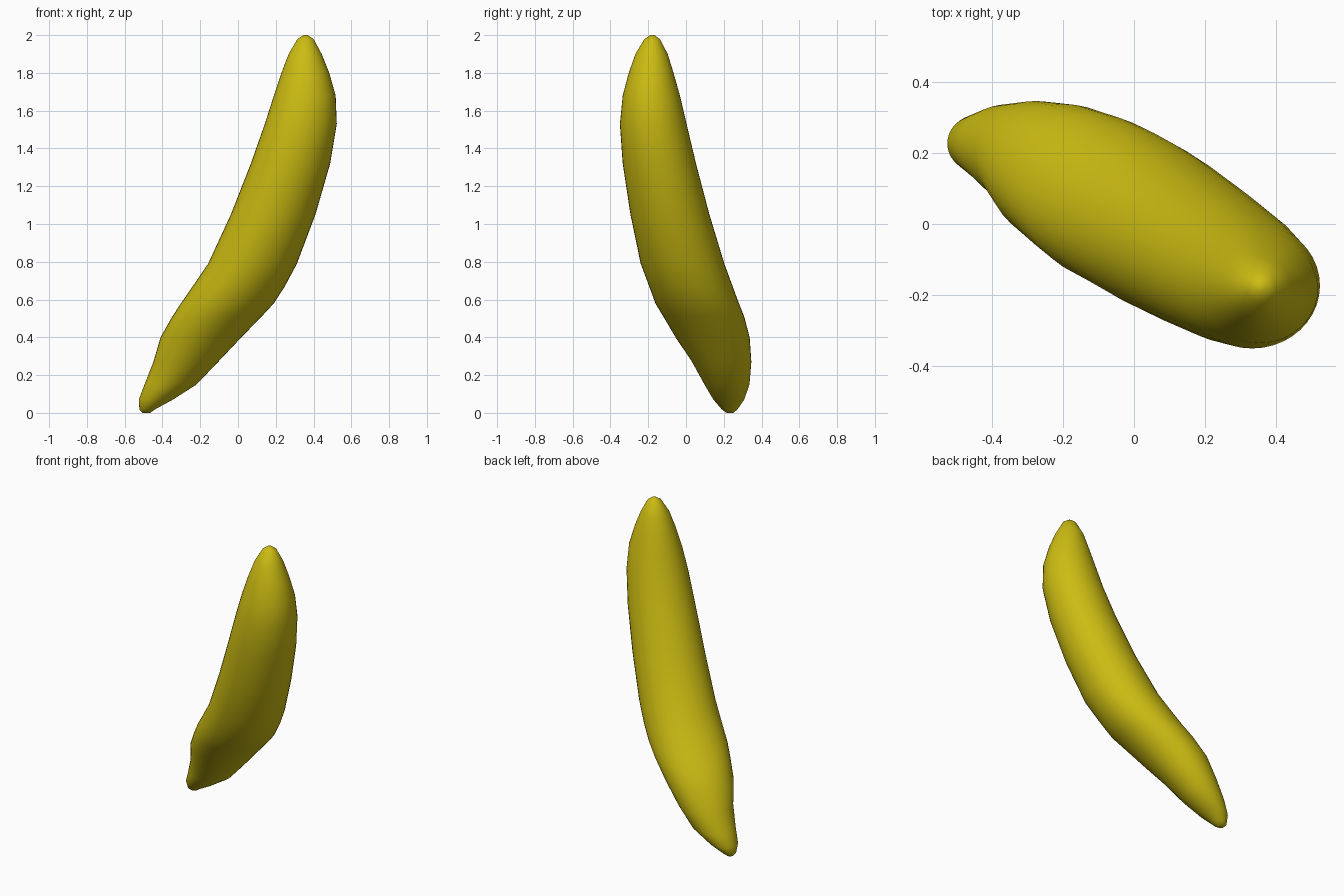
import bpy, bmesh, math

# Horizontal slices of the fruit: height, left x, right x, front y, back y
SLICES = [
    (0.000, -0.505, -0.465, 0.215, 0.250),
    (0.018, -0.522, -0.440, 0.190, 0.272),
    (0.070, -0.525, -0.345, 0.145, 0.308),
    (0.150, -0.495, -0.220, 0.098, 0.336),
    (0.270, -0.448, -0.105, 0.032, 0.346),
    (0.400, -0.410, 0.018, -0.055, 0.337),
    (0.510, -0.348, 0.125, -0.120, 0.308),
    (0.580, -0.302, 0.190, -0.162, 0.280),
    (0.670, -0.240, 0.248, -0.195, 0.247),
    (0.790, -0.158, 0.312, -0.240, 0.203),
    (1.050, -0.038, 0.410, -0.294, 0.124),
    (1.320, 0.068, 0.488, -0.335, 0.053),
    (1.530, 0.142, 0.523, -0.350, 0.003),
    (1.680, 0.190, 0.517, -0.335, -0.032),
    (1.800, 0.230, 0.483, -0.303, -0.066),
    (1.900, 0.268, 0.443, -0.268, -0.097),
    (1.978, 0.314, 0.401, -0.221, -0.137),
    (2.000, 0.345, 0.369, -0.189, -0.167),
]
SIDES = 40

yellow = bpy.data.materials.new("banana yellow")
yellow.diffuse_color = (0.6, 0.5, 0.006, 1)

# Loft the slices into one closed skin
bm = bmesh.new()
rings = []
for z, x0, x1, y0, y1 in SLICES:
    cx, cy, hx, hy = (x0 + x1) / 2, (y0 + y1) / 2, (x1 - x0) / 2, (y1 - y0) / 2
    rings.append([bm.verts.new((cx + hx * math.cos(2 * math.pi * i / SIDES),
                                cy + hy * math.sin(2 * math.pi * i / SIDES), z))
                  for i in range(SIDES)])
for a, b in zip(rings, rings[1:]):
    for i in range(SIDES):
        j = (i + 1) % SIDES
        bm.faces.new((a[i], a[j], b[j], b[i]))
bm.faces.new(rings[0][::-1])
bm.faces.new(rings[-1])
for f in bm.faces:
    f.smooth = True
bmesh.ops.recalc_face_normals(bm, faces=bm.faces)

mesh = bpy.data.meshes.new("banana")
bm.to_mesh(mesh)
bm.free()
mesh.materials.append(yellow)
banana = bpy.data.objects.new("banana", mesh)
bpy.context.collection.objects.link(banana)
